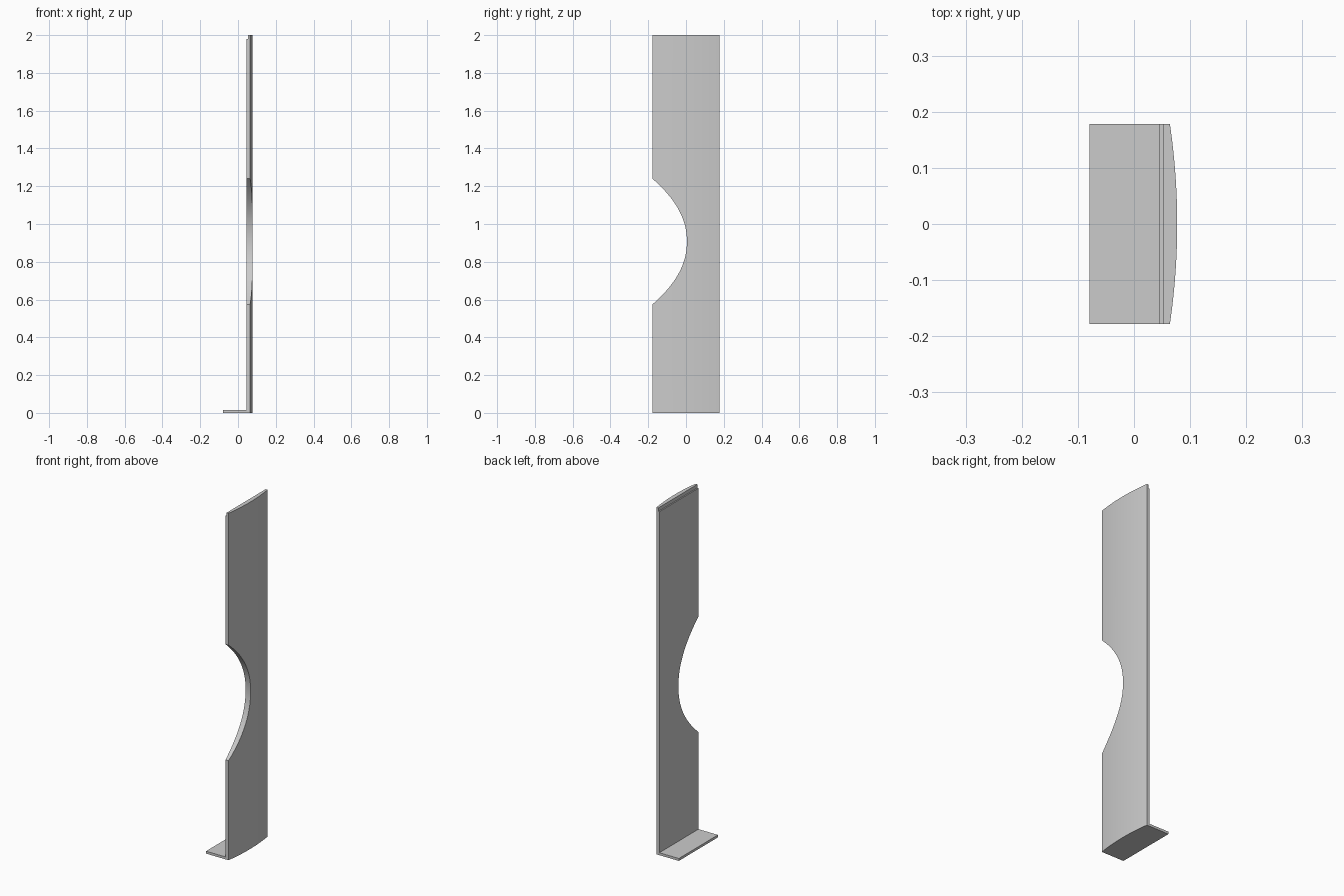
import bpy
import bmesh
import math

cube = bpy.data.objects.get("Cube")
if cube:
    bpy.data.objects.remove(cube, do_unlink=True)

grey = bpy.data.materials.new("plain grey")
grey.use_nodes = True
colour = (0.6, 0.6, 0.6, 1)
grey.diffuse_color = colour
grey.node_tree.nodes["Principled BSDF"].inputs["Base Color"].default_value = colour


def prism(name, points, offset):
    """Extrude a closed outline along an offset vector."""
    mesh = bpy.data.meshes.new(name)
    bm = bmesh.new()
    face = bm.faces.new([bm.verts.new(p) for p in points])
    top = bmesh.ops.extrude_face_region(bm, geom=[face])["geom"]
    verts = [v for v in top if isinstance(v, bmesh.types.BMVert)]
    bmesh.ops.translate(bm, verts=verts, vec=offset)
    bmesh.ops.recalc_face_normals(bm, faces=bm.faces)
    bm.to_mesh(mesh)
    bm.free()
    mesh.materials.append(grey)
    obj = bpy.data.objects.new(name, mesh)
    bpy.context.collection.objects.link(obj)
    return obj


HALF = 0.178
INNER, STEP, EDGE, CROWN = 0.045, 0.052, 0.064, 0.077

# Outer panel with a gently bowed face
bow = []
for i in range(25):
    t = -1 + i / 12
    bow.append((CROWN - (CROWN - EDGE) * t * t, HALF * t, 0))
panel = prism("bowed_panel", [(STEP, -HALF, 0)] + bow + [(STEP, HALF, 0)], (0, 0, 2))

# Backing sheet and foot form one L-shaped bracket
bracket = prism("backing_bracket", [
    (-0.079, -HALF, 0), (STEP, -HALF, 0), (STEP, -HALF, 1.98),
    (INNER, -HALF, 1.98), (INNER, -HALF, 0.014), (-0.079, -HALF, 0.014),
], (0, 2 * HALF, 0))

# Rounded notch through the front edge of both layers
MID, RISE, APEX = 0.907, 0.333, 0.005
notch = [(0, -0.3, MID - RISE)]
for i in range(41):
    t = -1 + i / 20
    notch.append((0, APEX - (APEX + HALF) * abs(t) ** 2.1, MID + RISE * t))
notch.append((0, -0.3, MID + RISE))
cutter = prism("notch_cutter", notch, (0.2, 0, 0))
cutter.hide_render = True

for obj in (panel, bracket):
    bpy.ops.object.select_all(action="DESELECT")
    obj.select_set(True)
    bpy.context.view_layer.objects.active = obj
    cut = obj.modifiers.new("notch", "BOOLEAN")
    cut.operation = "DIFFERENCE"
    cut.solver = "EXACT"
    cut.object = cutter
    bpy.ops.object.modifier_apply(modifier=cut.name)
    bpy.ops.object.shade_smooth_by_angle(angle=math.radians(20))

bpy.data.objects.remove(cutter, do_unlink=True)
